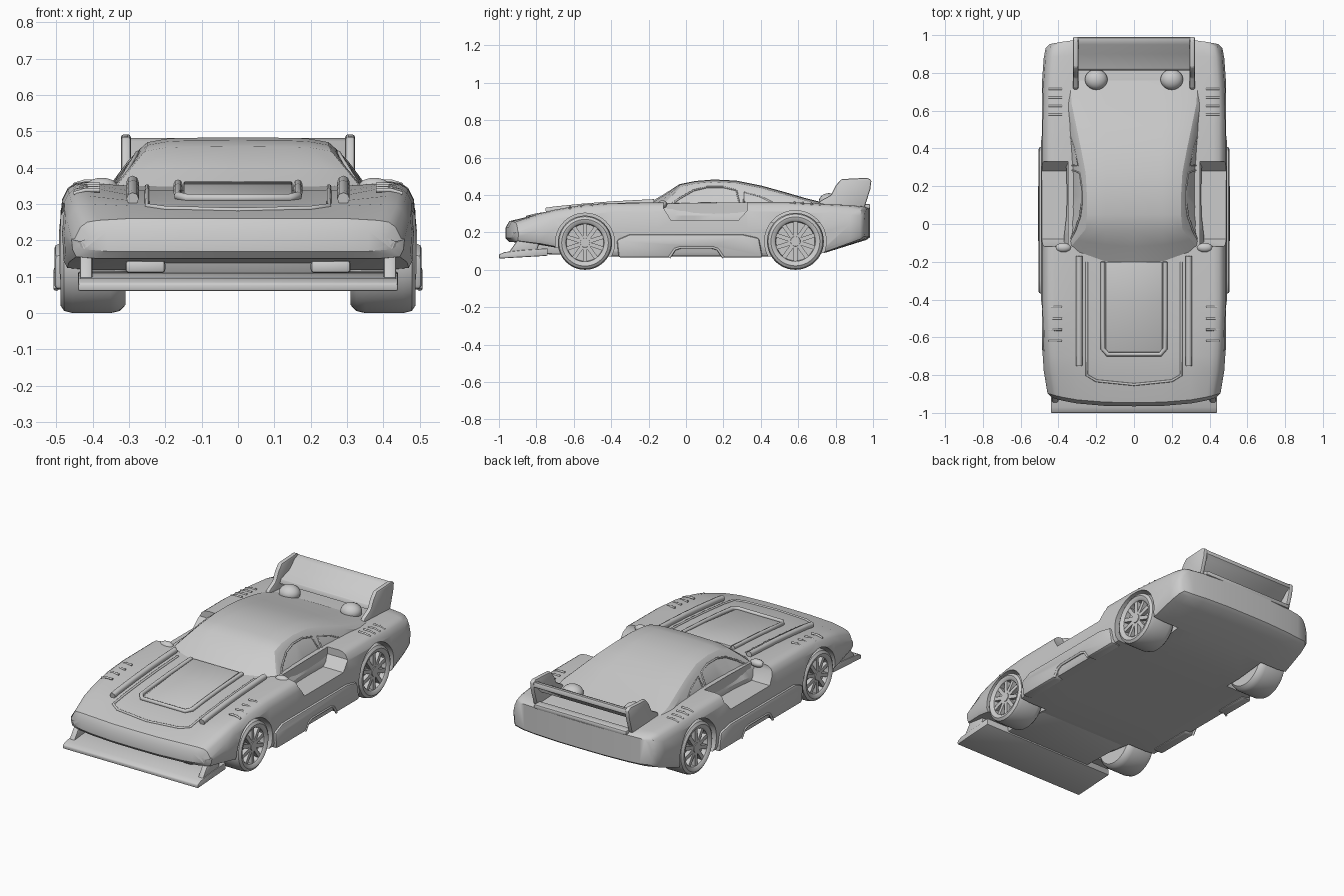
import bpy, bmesh, math
from mathutils import Vector, Matrix

if "Cube" in bpy.data.objects:
    bpy.data.objects.remove(bpy.data.objects["Cube"])

grey = bpy.data.materials.new("light_grey")
grey.use_nodes = True
COLOUR = (0.6, 0.6, 0.6, 1)
grey.diffuse_color = COLOUR
grey.node_tree.nodes["Principled BSDF"].inputs["Base Color"].default_value = COLOUR


def activate(ob):
    bpy.ops.object.select_all(action='DESELECT')
    ob.select_set(True)
    bpy.context.view_layer.objects.active = ob


def finish(ob, angle=35):
    """Apply modifiers, shade and colour."""
    activate(ob)
    bpy.ops.object.convert(target='MESH')
    ob.data.materials.clear()
    ob.data.materials.append(grey)
    bpy.ops.object.shade_smooth_by_angle(angle=math.radians(angle))
    return ob


def to_object(name, bm):
    bmesh.ops.recalc_face_normals(bm, faces=bm.faces)
    me = bpy.data.meshes.new(name)
    bm.to_mesh(me)
    bm.free()
    ob = bpy.data.objects.new(name, me)
    bpy.context.collection.objects.link(ob)
    return ob


def mirror(ob):
    ob.modifiers.new("mirror", 'MIRROR').use_clip = True


def bevel(ob, width, segments=2):
    m = ob.modifiers.new("bevel", 'BEVEL')
    m.width, m.segments = width, segments


def prism(name, yz, x0, x1, both=False, soft=0.0):
    """Side outline in (y, z) extruded from x0 to x1."""
    bm = bmesh.new()
    f = bm.faces.new([bm.verts.new((x0, y, z)) for y, z in yz])
    new = bmesh.ops.extrude_face_region(bm, geom=[f])["geom"]
    bmesh.ops.translate(bm, vec=(x1 - x0, 0, 0), verts=[v for v in new if isinstance(v, bmesh.types.BMVert)])
    ob = to_object(name, bm)
    if soft:
        bevel(ob, soft)
    if both:
        mirror(ob)
    return ob


def rect(y0, y1, z0, z1):
    return [(y0, z0), (y1, z0), (y1, z1), (y0, z1)]


def loft(name, rings, ncap):
    """Half shell through rings, ends closed strip by strip, then mirrored."""
    bm = bmesh.new()
    rows = [[bm.verts.new(p) for p in r] for r in rings]
    for a, b in zip(rows, rows[1:]):
        for i in range(len(a) - 1):
            bm.faces.new((a[i], a[i + 1], b[i + 1], b[i]))
    for r in (rows[0], rows[-1]):
        for i in range(ncap):
            bm.faces.new((r[i], r[i + 1], r[-2 - i], r[-1 - i]))
        bm.faces.new(r[ncap:len(r) - ncap])
    ob = to_object(name, bm)
    mirror(ob)
    return ob


def cut(ob, cutter):
    finish(cutter)
    m = ob.modifiers.new("cut", 'BOOLEAN')
    m.object, m.solver = cutter, 'EXACT'
    activate(ob)
    bpy.ops.object.convert(target='MESH')
    bpy.data.objects.remove(cutter)


def tube(name, points, radius, both=False):
    cu = bpy.data.curves.new(name, 'CURVE')
    cu.dimensions, cu.bevel_depth, cu.bevel_resolution, cu.use_fill_caps = '3D', radius, 2, True
    sp = cu.splines.new('POLY')
    sp.points.add(len(points) - 1)
    for p, co in zip(sp.points, points):
        p.co = (*co, 1)
    ob = bpy.data.objects.new(name, cu)
    bpy.context.collection.objects.link(ob)
    activate(ob)
    bpy.ops.object.convert(target='MESH')
    ob = bpy.context.object
    if both:
        mirror(ob)
    return finish(ob, 50)


# Body shell: y, half width, underside, fender height, centre height
STATIONS = [(-.965, .43, .17, .225, .225), (-.945, .455, .15, .255, .26), (-.8, .475, .135, .3, .295),
            (-.7, .48, .12, .322, .31), (-.55, .487, .09, .348, .325), (-.4, .49, .07, .358, .337),
            (-.15, .49, .07, .36, .35), (.33, .49, .07, .362, .36), (.55, .49, .07, .362, .36),
            (.74, .485, .09, .353, .35), (.9, .475, .14, .345, .343), (.965, .465, .16, .338, .338),
            (.985, .445, .175, .325, .328)]


def bow(x, y):
    """Round the nose and tail in plan."""
    t = (abs(x) / .48) ** 3
    return y + .06 * t * max(0, (-y - .7) / .26) - .04 * t * max(0, (y - .8) / .18)


def body_ring(y, w, zb, zf, zc):
    e = w - .07
    pts = [(0, zb), (.15, zb), (.3, zb), (e, zb), (w - .01, zb + .005), (w, zb + .025),
           (w + .003, (zb + zf) / 2), (w - .006, zf - .05), (w - .022, zf - .018), (w - .04, zf - .005),
           (e, zf), (.3, zc), (.15, zc), (0, zc)]
    return [(x, bow(x, y), z) for x, z in pts]


WHEELS = {"front": (-.54, .145, .145), "rear": (.585, .152, .152)}
body = loft("body_shell", [body_ring(*s) for s in STATIONS], 3)
finish(body)
cut(body, prism("door_recess", [(-.08, .265), (.28, .265), (.33, .32), (.33, .5), (-.12, .5), (-.12, .33)],
                .35, .6, True))
for y, z, r in WHEELS.values():
    arch = [(y + (r + .013) * math.cos(a * math.pi / 24), z + (r + .013) * math.sin(a * math.pi / 24))
            for a in range(48)]
    cut(body, prism("arch", arch, .3, .6, True))
finish(body)

# Greenhouse: y, base half width, roof half width, roof height
CABIN = [(-.215, .37, .34, .345), (-.12, .37, .295, .4), (-.035, .365, .25, .455), (.05, .357, .243, .472),
         (.15, .355, .243, .48), (.27, .357, .25, .474), (.4, .365, .275, .448), (.52, .37, .3, .415),
         (.64, .365, .325, .38), (.76, .35, .33, .35)]
rings = []
for y, w, t, z in CABIN:
    sweep = .08 * max(0, min(1, (.0 - y) / .2))
    pts = [(0, .25), (.2, .25), (w, .25), (w, .29), (t + .028, z - .03), (t + .006, z - .01),
           (t - .05, z), (.15, z + .002), (0, z + .003)]
    rings.append([(x, y + sweep * (x / .34) ** 2, h) for x, h in pts])
finish(loft("cabin", rings, 2), 28)


# Side windows, raised slightly from the cabin side
def on_side(y, z):
    return (.362 - (z - .29) * .56 + .06 * max(0, -y) + .05 * max(0, y - .25), y, z)


WINDOW = [(-.1, .335), (-.03, .385), (.04, .425), (.11, .442), (.2, .442), (.27, .425), (.29, .335)]
QUARTER = [(.31, .335), (.31, .415), (.4, .39), (.46, .36), (.46, .34)]
for name, shape in (("side_window_frame", WINDOW), ("quarter_window_frame", QUARTER)):
    tube(name, [on_side(*p) for p in shape + shape[:1]], .005, True)


# Bonnet panel and rails
def hood(y):
    for a, b in zip(STATIONS, STATIONS[1:]):
        if a[0] <= y <= b[0]:
            return a[4] + (b[4] - a[4]) * (y - a[0]) / (b[0] - a[0])


panel = [(-.68, hood(-.68) - .01), (-.68, hood(-.68) + .004), (-.4, hood(-.4) + .01), (-.2, .362), (-.2, .33)]
finish(prism("bonnet_panel", panel, -.15, .15, soft=.004))
steps = [-.2, -.3, -.4, -.55, -.66]
edge = [(.165, y, hood(y) + .008) for y in steps] + [(.14, -.69, hood(-.69) + .005)]
tube("bonnet_panel_rim", edge + [(-x, y, z) for x, y, z in reversed(edge)], .012)
tube("bonnet_rail", [(.29, y, hood(y) + .012) for y in (-.17, -.3, -.4, -.55, -.7, -.75)], .017, True)
tube("bonnet_inner_line", [(.25, y, hood(y)) for y in (-.2, -.4, -.55, -.7, -.8)]
     + [(.2, -.83, hood(-.83)), (0, -.85, hood(-.85))], .007, True)

# Fender louvres
for i in range(4):
    for name, y, z in (("front_louvre", -.62 + i * .06, .338 + i * .005), ("rear_louvre", .58 + i * .045, .362 - i * .003)):
        tube(name, [(.38, y, z), (.42, y, z), (.452, y, z - .01)], .006, True)

# Nose lower section and splitter
finish(prism("lower_grille", [(-.84, .16), (-.8, .085), (-.42, .075), (-.42, .16)], -.29, .29, soft=.01))
finish(prism("splitter", [(-1, .06), (-1, .082), (-.97, .095), (-.88, .105), (-.74, .115), (-.74, .075)],
             -.44, .44, soft=.006))
finish(prism("splitter_strut", [(-.95, .09), (-.9, .16), (-.78, .16), (-.8, .09)], .4, .435, True, .008))
finish(prism("nose_intake_bar", rect(-.87, -.8, .11, .145), .2, .31, True, .01))

# Side skirts with a stepped notch
SKIRT = [(-.36, .065), (-.09, .065), (-.06, .11), (-.03, .12), (.14, .12), (.17, .11), (.2, .065), (.41, .065),
         (.39, .17), (.3, .19), (-.3, .19), (-.37, .16)]
finish(prism("side_skirt", SKIRT, .44, .505, True, .012))
tube("skirt_notch_trim", [(.5, y, z) for y, z in SKIRT[1:7]], .007, True)

# Mirrors
bm = bmesh.new()
bmesh.ops.create_uvsphere(bm, u_segments=16, v_segments=10, radius=1,
                          matrix=Matrix.Translation((.375, -.125, .35)) @ Matrix.Diagonal((.042, .025, .022, 1)))
door_mirror = to_object("door_mirror", bm)
mirror(door_mirror)
finish(door_mirror, 60)

# Rear deck domes
bm = bmesh.new()
bmesh.ops.create_uvsphere(bm, u_segments=20, v_segments=12, radius=1,
                          matrix=Matrix.Translation((.2, .765, .365)) @ Matrix.Diagonal((.06, .055, .045, 1)))
dome = to_object("rear_deck_dome", bm)
mirror(dome)
finish(dome, 60)

# Rear wing
PLATE = [(.7, .335), (.72, .37), (.775, .4), (.8, .45), (.83, .485), (.97, .492), (.992, .48), (.985, .43), (.955, .335)]
finish(prism("wing_end_plate", PLATE, .295, .322, True, .008))
BLADE = [(.81, .375), (.82, .4), (.9, .425), (.95, .472), (.985, .482), (.99, .455), (.96, .44), (.92, .4), (.85, .375)]
finish(prism("wing_blade", BLADE, -.3, .3, soft=.004))
finish(prism("tail_lip", rect(.93, .985, .325, .352), -.3, .3, soft=.008))


# Wheels: turned tyre with recessed dish, spokes and hub
def wheel(name, y, z, r):
    bm = bmesh.new()
    prof = [(.31, 0), (.31, .85), (.325, .96), (.35, 1), (.455, 1), (.478, .96), (.488, .86), (.484, .75),
            (.476, .7), (.45, .68), (.45, 0)]
    vs = [bm.verts.new((x, y, z + k * r)) for x, k in prof]
    es = [bm.edges.new(p) for p in zip(vs, vs[1:])]
    bmesh.ops.spin(bm, geom=vs + es, cent=(0, y, z), axis=(1, 0, 0), angle=math.tau, steps=48)
    bmesh.ops.remove_doubles(bm, verts=bm.verts, dist=.0002)
    hub = Matrix.Translation((.465, y, z)) @ Matrix.Rotation(math.pi / 2, 4, 'Y')
    bmesh.ops.create_cone(bm, cap_ends=True, segments=20, radius1=r * .22, radius2=r * .17, depth=.03, matrix=hub)
    for i in range(10):
        spoke = (Matrix.Translation((.464, y, z)) @ Matrix.Rotation(math.tau * i / 10, 4, 'X')
                 @ Matrix.Translation((0, 0, r * .43)) @ Matrix.Diagonal((.024, r * .15, r * .58, 1)))
        bmesh.ops.create_cube(bm, size=1, matrix=spoke)
    ob = to_object(name, bm)
    mirror(ob)
    finish(ob)


for end, place in WHEELS.items():
    wheel(end + "_wheels", *place)
